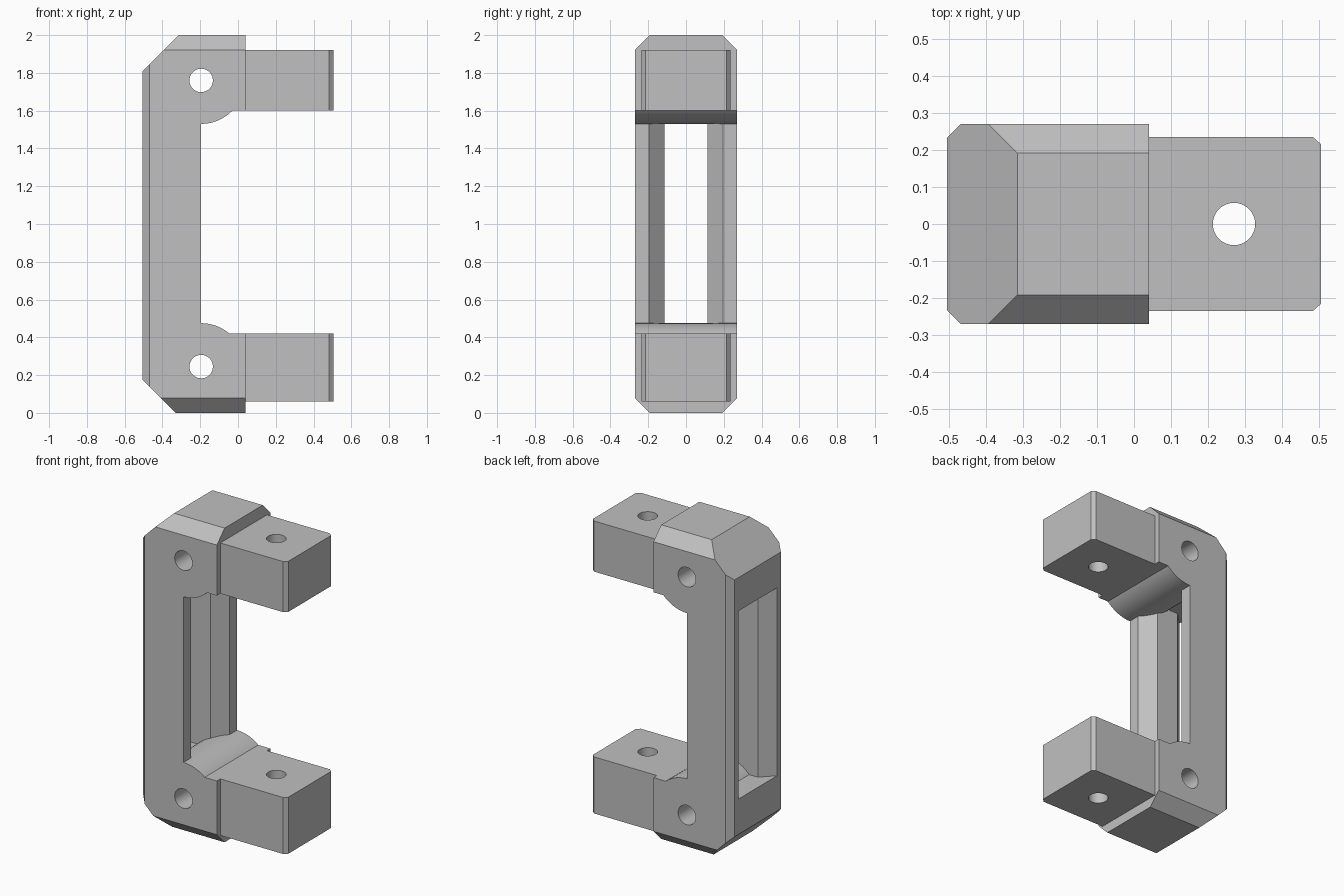
import bpy, bmesh, math
from mathutils import Vector

cube = bpy.data.objects.get("Cube")
if cube:
    bpy.data.objects.remove(cube, do_unlink=True)

grey = bpy.data.materials.new("plain_grey")
grey.use_nodes = True
colour = (0.53, 0.53, 0.53, 1)
grey.diffuse_color = colour
grey.node_tree.nodes["Principled BSDF"].inputs["Base Color"].default_value = colour


def add(name, bm):
    bmesh.ops.recalc_face_normals(bm, faces=bm.faces[:])
    mesh = bpy.data.meshes.new(name)
    bm.to_mesh(mesh)
    bm.free()
    mesh.materials.append(grey)
    ob = bpy.data.objects.new(name, mesh)
    bpy.context.collection.objects.link(ob)
    return ob


def prism(name, points, axis, lo, hi, cuts=()):
    """Extrude a profile along y or z, then trim it with (point, normal) planes."""
    bm = bmesh.new()
    place = (lambda p: (p[0], lo, p[1])) if axis == "y" else (lambda p: (p[0], p[1], lo))
    face = bm.faces.new([bm.verts.new(place(p)) for p in points])
    moved = bmesh.ops.extrude_face_region(bm, geom=[face])["geom"]
    step = Vector((0, hi - lo, 0) if axis == "y" else (0, 0, hi - lo))
    bmesh.ops.translate(bm, vec=step, verts=[v for v in moved if isinstance(v, bmesh.types.BMVert)])
    for point, normal in cuts:
        geom = bm.verts[:] + bm.edges[:] + bm.faces[:]
        cut = bmesh.ops.bisect_plane(bm, geom=geom, plane_co=point, plane_no=normal, clear_outer=True)
        rim = [e for e in cut["geom_cut"] if isinstance(e, bmesh.types.BMEdge)]
        bmesh.ops.holes_fill(bm, edges=[e for e in rim if e.is_boundary])
    return add(name, bm)


def rod(name, radius, axis, a, b, lo, hi, sides=64):
    ring = [2 * math.pi * i / sides for i in range(sides)]
    return prism(name, [(a + radius * math.cos(t), b + radius * math.sin(t)) for t in ring], axis, lo, hi)


def boolean(target, tool, operation):
    mod = target.modifiers.new(operation, "BOOLEAN")
    mod.operation, mod.object, mod.solver = operation, tool, "EXACT"
    bpy.context.view_layer.objects.active = target
    bpy.ops.object.modifier_apply(modifier=mod.name)
    bpy.data.objects.remove(tool, do_unlink=True)


def smooth(ob):
    bpy.ops.object.select_all(action="DESELECT")
    ob.select_set(True)
    bpy.context.view_layer.objects.active = ob
    bpy.ops.object.shade_smooth_by_angle(angle=math.radians(30))


BACK, INNER, FRONT, HALF = -0.505, -0.195, 0.04, 0.27
PIVOTS = (0.245, 1.76)

# Chamfered outer body
outline = [(BACK, 0.175), (-0.33, 0), (FRONT, 0), (FRONT, 2), (-0.315, 2), (BACK, 1.81)]
cuts = []
for s in (-1, 1):
    cuts += [((0, s * HALF, 1.922), (0, s, 1)),
             ((0, s * HALF, 0.078), (0, s, -1)),
             ((BACK, s * 0.233, 1), (-1, s, 0))]
body = prism("bracket_body", outline, "y", -HALF, HALF, cuts)

# Opening between the arms joined to the waisted window in the back
opening = prism("opening", [(INNER, 0.42), (0.6, 0.42), (0.6, 1.6), (INNER, 1.6)], "y", -0.4, 0.4)
side = [(-0.55, 0.24), (-0.425, 0.115), (-0.275, 0.115), (-0.15, 0.24)]
window = prism("window", side + [(x, -y) for x, y in reversed(side)], "z", 0.4, 1.597)
boolean(opening, window, "UNION")

# Rounded bosses stay solid around each cross hole
for z in PIVOTS:
    boolean(opening, rod("boss", 0.23, "y", INNER, z, -0.5, 0.5), "DIFFERENCE")
boolean(body, opening, "DIFFERENCE")
for z in PIVOTS:
    boolean(body, rod("cross_hole", 0.062, "y", INNER, z, -0.5, 0.5), "DIFFERENCE")
smooth(body)

# Arms with bevelled ends and a vertical hole
edge = [(FRONT, 0.235), (0.483, 0.235), (0.505, 0.215)]
for name, lo, hi in (("lower_arm", 0.06, 0.42), ("upper_arm", 1.6, 1.922)):
    arm = prism(name, edge + [(x, -y) for x, y in reversed(edge)], "z", lo, hi)
    boolean(arm, rod("bolt_hole", 0.057, "z", 0.27, 0, lo - 0.1, hi + 0.1), "DIFFERENCE")
    smooth(arm)
